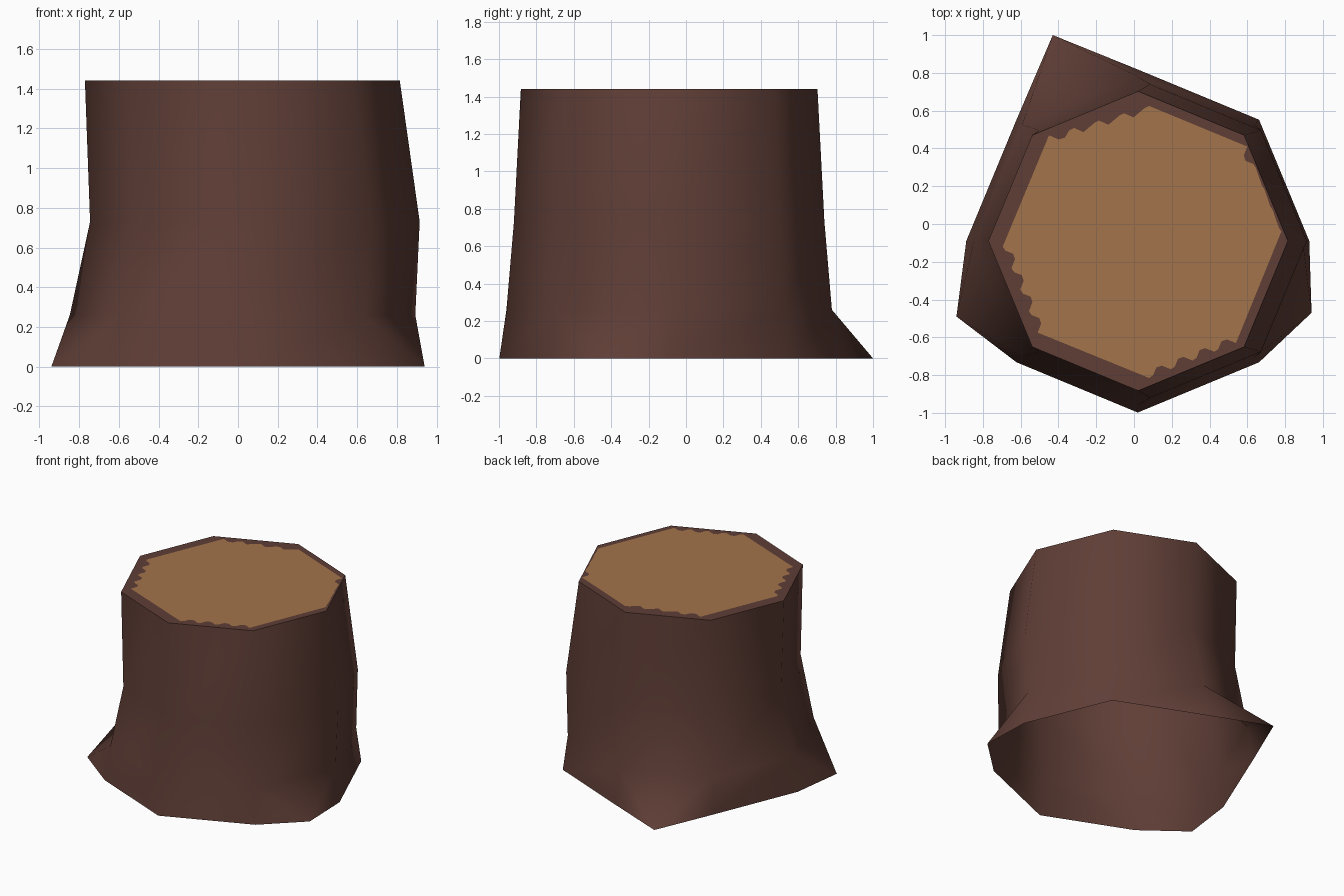
import bpy, bmesh, math
from mathutils import Vector

if "Cube" in bpy.data.objects:
    bpy.data.objects.remove(bpy.data.objects["Cube"])


def material(name, rgb):
    m = bpy.data.materials.new(name)
    m.diffuse_color = (*rgb, 1)
    m.use_nodes = True
    m.node_tree.nodes["Principled BSDF"].inputs["Base Color"].default_value = m.diffuse_color
    return m


def finish(bm, name, mat):
    me = bpy.data.meshes.new(name)
    bm.to_mesh(me)
    bm.free()
    ob = bpy.data.objects.new(name, me)
    bpy.context.collection.objects.link(ob)
    me.materials.append(mat)
    return ob


bark = material("dark brown bark", (0.115, 0.048, 0.037))
wood = material("tan cut wood", (0.366, 0.174, 0.069))

# bark trunk: octagon rings (centre x, radius, height), open underneath
N, CY = 8, -0.09
rings_spec = [(0.02, 0.908, 0), (0.023, 0.87, 0.26), (0.085, 0.83, 0.73), (0.022, 0.793, 1.44)]
# root tips pulled out of the middle of a bottom edge: edge index -> position
root_tips = {2: (-0.43, 1.0), 4: (-0.94, -0.49), 7: (0.94, -0.47)}

bm = bmesh.new()
rings = []
for cx, r, z in rings_spec:
    rings.append([bm.verts.new((cx + r * math.cos(math.tau * i / N),
                                CY + r * math.sin(math.tau * i / N), z)) for i in range(N)])
for k in range(3):
    lo, hi = rings[k], rings[k + 1]
    for i in range(N):
        j = (i + 1) % N
        if k == 0 and i in root_tips:
            tip = bm.verts.new((*root_tips[i], 0))
            bm.faces.new((lo[i], tip, hi[i]))
            bm.faces.new((hi[i], tip, hi[j]))
            bm.faces.new((tip, lo[j], hi[j]))
        else:
            bm.faces.new((lo[i], lo[j], hi[j], hi[i]))
bm.faces.new(rings[3])
trunk = finish(bm, "stump_trunk", bark)
bpy.context.view_layer.objects.active = trunk
trunk.select_set(True)
bpy.ops.object.shade_smooth_by_angle(angle=math.radians(65))

# cut wood face: octagon with every other edge jagged (clockwise corners)
corners = [Vector(p) for p in ((0.08, 0.625), (0.60, 0.41), (0.78, -0.04), (0.54, -0.63),
                               (0.08, -0.815), (-0.51, -0.575), (-0.695, -0.12), (-0.45, 0.47))]
TEETH = 4
tooth = ((0, 0), (0.3, 0.035), (0.55, 0.037), (0.8, 0.005))  # along, inward
outline = []
for i, a in enumerate(corners):
    b = corners[(i + 1) % 8]
    if i % 2 == 0:
        outline.append(a)
        continue
    d = b - a
    inward = Vector((d.y, -d.x)).normalized()
    for t in range(TEETH):
        outline += [a + d * (t + u) / TEETH + inward * w for u, w in tooth]
bm = bmesh.new()
bm.faces.new([bm.verts.new((p.x, p.y, 1.443)) for p in reversed(outline)])
bmesh.ops.triangulate(bm, faces=bm.faces[:])
finish(bm, "cut_wood_top", wood)
